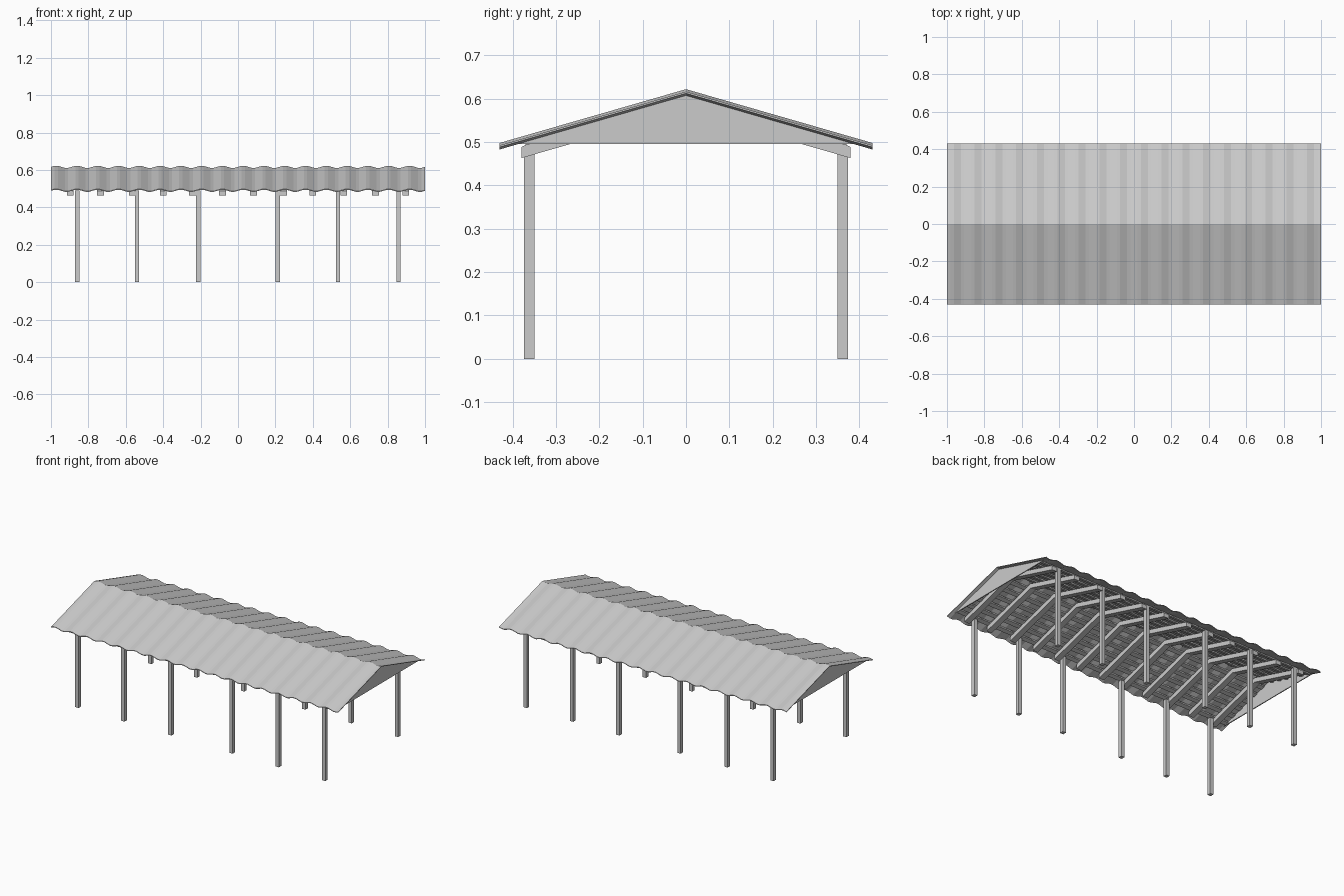
import bpy, bmesh

if "Cube" in bpy.data.objects:
    bpy.data.objects.remove(bpy.data.objects["Cube"])

SLOPE = 0.124 / 0.43      # fall of the roof per unit of y
HALF_Y = 0.43


def make_object(name, verts, faces):
    mesh = bpy.data.meshes.new(name)
    mesh.from_pydata(verts, [], faces)
    bm = bmesh.new()
    bm.from_mesh(mesh)
    bmesh.ops.recalc_face_normals(bm, faces=bm.faces)
    bm.to_mesh(mesh)
    bm.free()
    obj = bpy.data.objects.new(name, mesh)
    bpy.context.collection.objects.link(obj)
    return obj


def extrude_x(name, profile, x0, x1):
    """Closed (y, z) outline swept from x0 to x1."""
    n = len(profile)
    verts = [(x, y, z) for x in (x0, x1) for y, z in profile]
    faces = [tuple(range(n)), tuple(range(n, 2 * n))]
    faces += [(i, (i + 1) % n, n + (i + 1) % n, n + i) for i in range(n)]
    return make_object(name, verts, faces)


def box(name, centre, size):
    (cx, cy, cz), (sx, sy, sz) = centre, size
    a, b = cy - sy / 2, cy + sy / 2
    c, d = cz - sz / 2, cz + sz / 2
    return extrude_x(name, [(a, c), (b, c), (b, d), (a, d)], cx - sx / 2, cx + sx / 2)


# Corrugated roof: trapezoid waves swept over both slopes, closed underneath
periods = 18
step = 2 / periods
wave = [(0.0, 0.5), (0.17, 1.0), (0.33, 1.0), (0.67, 0.0), (0.83, 0.0)]
section = [(-1 + (p + t) * step, 0.611 + 0.011 * h)
           for p in range(periods) for t, h in wave] + [(1.0, 0.6165)]
n = len(section)
outline = section + [(x, z - 0.004) for x, z in reversed(section)]
m = len(outline)
verts = [(x, y, z - abs(y) * SLOPE) for y in (-HALF_Y, 0, HALF_Y) for x, z in outline]
faces = [(r * m + i, r * m + (i + 1) % m, (r + 1) * m + (i + 1) % m, (r + 1) * m + i)
         for r in range(2) for i in range(m)]
for r in (0, 2):
    faces += [(r * m + i, r * m + i + 1, r * m + m - 2 - i, r * m + m - 1 - i)
              for i in range(n - 1)]
make_object("corrugated_roof", verts, faces)

# Gable panels closing both ends
for side, name in ((-1, "left_gable"), (1, "right_gable")):
    extrude_x(name, [(-0.39, 0.495), (0.39, 0.495), (0, 0.609)],
              side * 0.98 - 0.003, side * 0.98 + 0.003)

# Rafters: bent beams with clipped upper ends
half = [(0.38, 0.463), (0.38, 0.488), (0.37, 0.4935)]
rafter = half + [(0, 0.6)] + [(-y, z) for y, z in reversed(half)] + [(0, 0.572)]
for i, x in enumerate((0.083, 0.243, 0.40, 0.565, 0.735, 0.897)):
    for side in (-1, 1):
        extrude_x(f"rafter_{i}_{'right' if side > 0 else 'left'}", rafter,
                  side * x - 0.018, side * x + 0.018)

# Purlins: flat battens between rafters and roof sheet
for i in range(6):
    for side in (-1, 1):
        y0, y1 = 0.03 + i * 0.063, 0.055 + i * 0.063
        strip = [(side * y, top - y * SLOPE)
                 for y, top in ((y0, 0.599), (y1, 0.599), (y1, 0.607), (y0, 0.607))]
        extrude_x(f"purlin_{i}_{'back' if side > 0 else 'front'}", strip, -0.975, 0.975)

# Posts along both long sides
for i, x in enumerate((-0.86, -0.54, -0.213, 0.213, 0.535, 0.858)):
    for y, row in ((-0.362, "front"), (0.362, "back")):
        box(f"{row}_post_{i}", (x, y, 0.245), (0.023, 0.024, 0.49))
